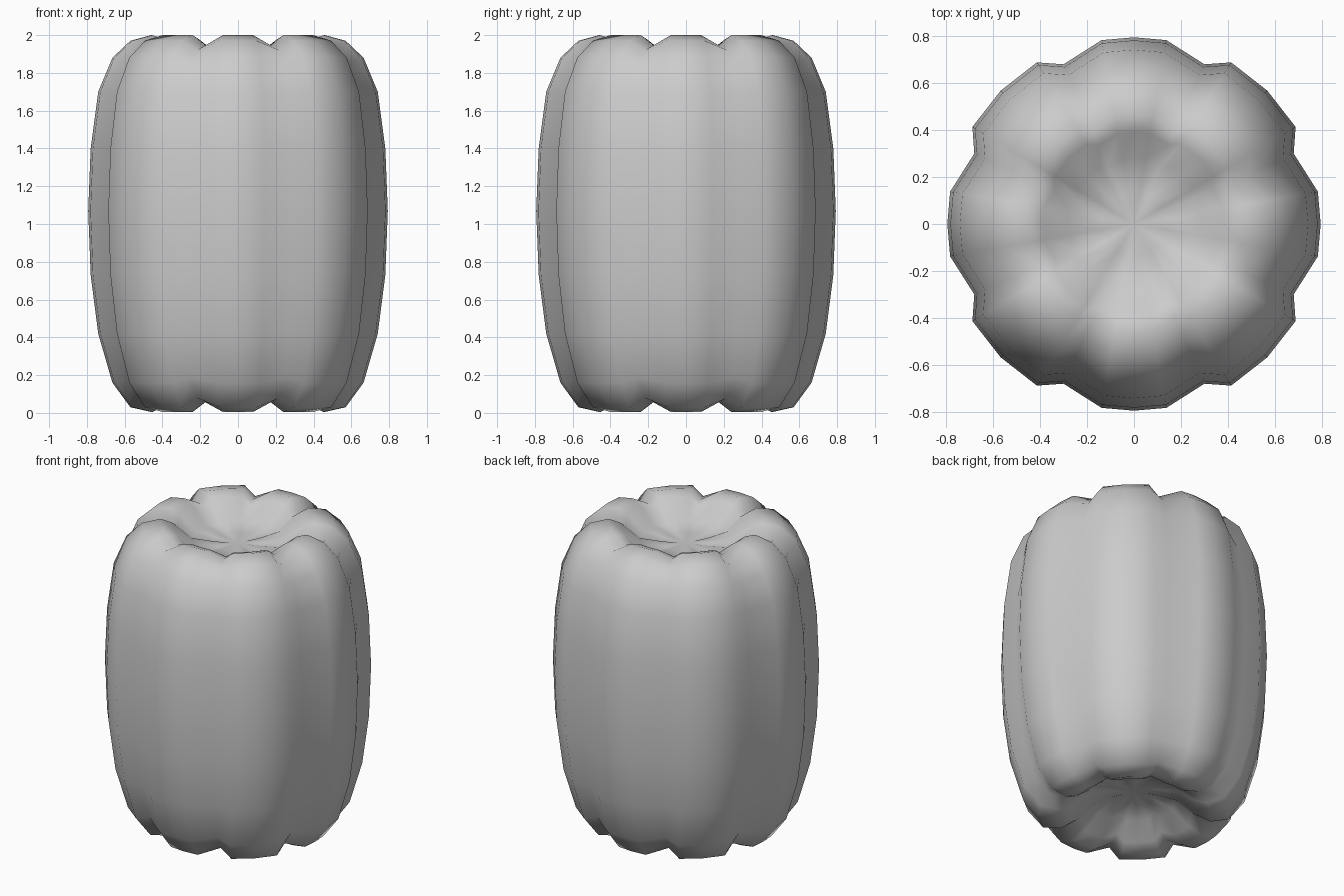
import bpy, bmesh, math

default = bpy.data.objects.get("Cube")
if default:
    bpy.data.objects.remove(default, do_unlink=True)

# Single matte grey
GREY = (0.6, 0.6, 0.6, 1)
grey = bpy.data.materials.new("plain_grey")
grey.use_nodes = True
grey.diffuse_color = GREY
grey.node_tree.nodes["Principled BSDF"].inputs["Base Color"].default_value = GREY

# Barrel profile (radius, height) from the bottom dimple to the top dimple
profile = [(0.14, 0.16), (0.27, 0.13), (0.38, 0.04), (0.46, 0.005), (0.57, 0.03),
           (0.665, 0.16), (0.74, 0.42), (0.78, 0.73), (0.793, 1.07), (0.78, 1.4),
           (0.74, 1.7), (0.665, 1.88), (0.57, 1.97), (0.46, 2.0), (0.39, 1.975),
           (0.28, 1.88), (0.14, 1.86)]

# Angles of a quarter turn: crown, shoulder and valley of each rib
quarter = [0, 10, 23.8, 31, 45, 59, 66.2, 80]
VALLEYS = (23.8, 66.2)

bm = bmesh.new()
rings = []
for radius, height in profile:
    ring = []
    end = min(1, abs(height - 1))          # 0 at the waist, 1 at the ends
    inside = min(1, radius / 0.46)         # ribs fade into the dimples
    for turn in range(4):
        for angle in quarter:
            a = math.radians(angle + 90 * turn)
            r, z = radius, height
            if angle in VALLEYS:
                r *= 1 - 0.065 * inside
                z -= math.copysign(0.055 * end ** 4 * inside, height - 1)
            elif 30 < angle < 60:
                r *= 1.01
            ring.append(bm.verts.new((r * math.cos(a), r * math.sin(a), z)))
    rings.append(ring)

# Skin between neighbouring rings
count = len(rings[0])
for low, high in zip(rings, rings[1:]):
    for i in range(count):
        j = (i + 1) % count
        bm.faces.new((low[i], low[j], high[j], high[i]))

# Close both dimples with a fan
for ring, z in ((rings[0], 0.17), (rings[-1], 1.855)):
    hub = bm.verts.new((0, 0, z))
    for i in range(count):
        bm.faces.new((ring[i], ring[(i + 1) % count], hub))
bmesh.ops.recalc_face_normals(bm, faces=bm.faces)

mesh = bpy.data.meshes.new("ribbed_body")
bm.to_mesh(mesh)
bm.free()
mesh.materials.append(grey)
mesh.shade_smooth()
body = bpy.data.objects.new("ribbed_body", mesh)
bpy.context.collection.objects.link(body)
